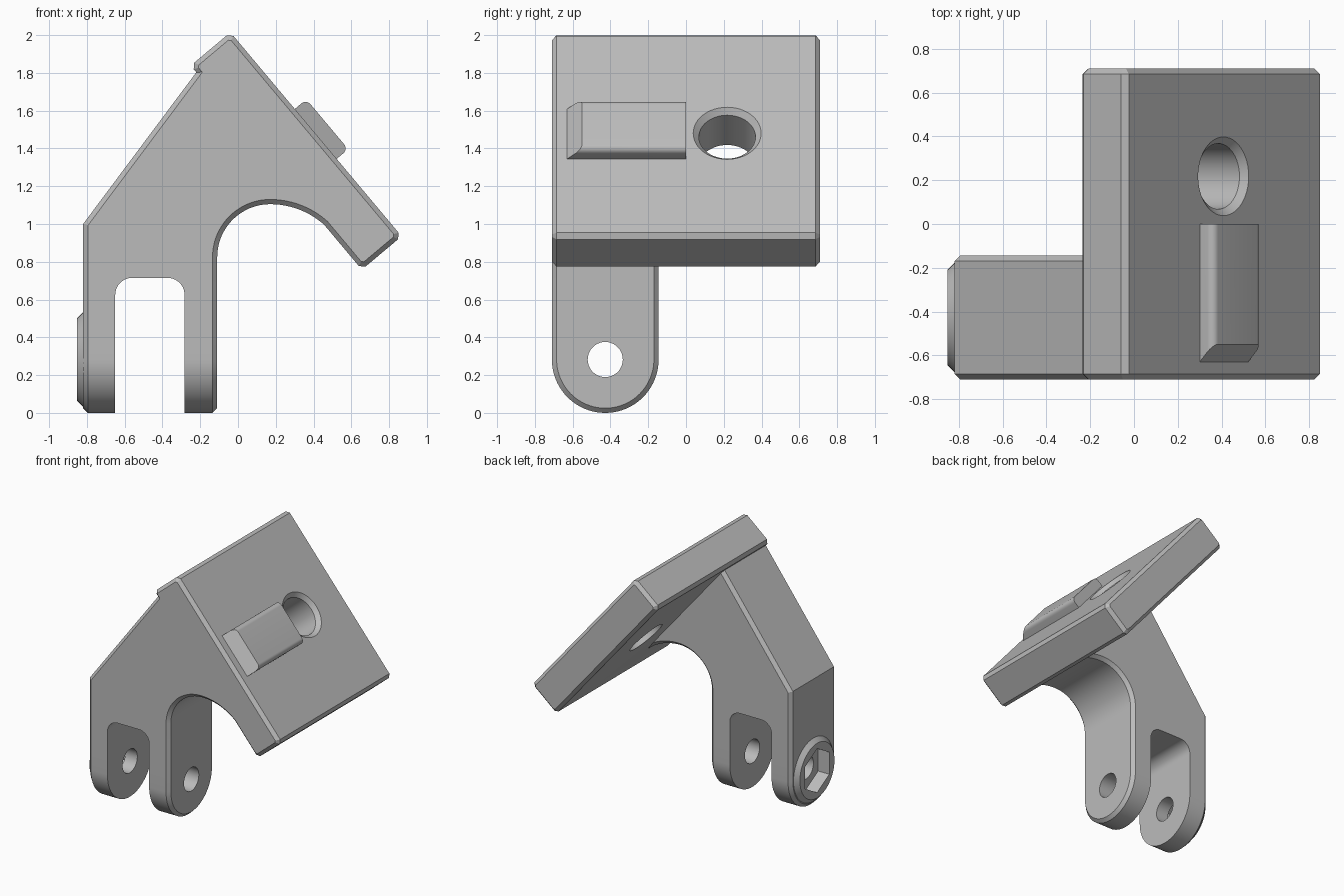
import bpy, bmesh
from math import sin, cos, pi, radians

if "Cube" in bpy.data.objects:
    bpy.data.objects.remove(bpy.data.objects["Cube"])

CH = 0.025                      # chamfer size
A = radians(50)                 # plate slope
D = (cos(A), -sin(A))           # down the plate, in x-z
N = (sin(A), cos(A))            # out of the plate, in x-z
TOP = (-0.04, 2.015)            # upper outer corner of the plate
PIN_Y, PIN_Z, LEG_R = -0.4275, 0.2825, 0.2825

grey = bpy.data.materials.new("plain grey")
grey.diffuse_color = (0.5, 0.5, 0.5, 1)
grey.use_nodes = True
grey.node_tree.nodes["Principled BSDF"].inputs["Base Color"].default_value = grey.diffuse_color


def on_plate(s, h, y):
    return (TOP[0] + s * D[0] + h * N[0], y, TOP[1] + s * D[1] + h * N[1])


def along_y(p, t):
    return (p[0], t, p[1])


def along_x(p, t):
    return (t, p[0], p[1])


def arc(cx, cy, r, a0, a1, n):
    return [(cx + r * cos(radians(a0 + (a1 - a0) * i / n)),
             cy + r * sin(radians(a0 + (a1 - a0) * i / n))) for i in range(n + 1)]


def loft(name, rings):
    bm = bmesh.new()
    vs = [[bm.verts.new([round(c, 4) for c in p]) for p in r] for r in rings]
    n = len(vs[0])
    for a, b in zip(vs, vs[1:]):
        for i in range(n):
            j = (i + 1) % n
            bm.faces.new((a[i], a[j], b[j], b[i]))
    bm.faces.new(vs[0])
    bm.faces.new(vs[-1])
    bmesh.ops.recalc_face_normals(bm, faces=bm.faces[:])
    me = bpy.data.meshes.new(name)
    bm.to_mesh(me)
    bm.free()
    me.materials.append(grey)
    ob = bpy.data.objects.new(name, me)
    bpy.context.collection.objects.link(ob)
    return ob


def inset(pts, c):
    out = []
    area = sum(p[0] * q[1] - q[0] * p[1] for p, q in zip(pts, pts[1:] + pts[:1]))
    sg = 1 if area > 0 else -1
    for i, p in enumerate(pts):
        ns = []
        for a, b in ((pts[i - 1], p), (p, pts[(i + 1) % len(pts)])):
            dx, dy = b[0] - a[0], b[1] - a[1]
            l = (dx * dx + dy * dy) ** 0.5
            ns.append((-dy / l * sg, dx / l * sg))
        k = c / (1 + ns[0][0] * ns[1][0] + ns[0][1] * ns[1][1])
        out.append((p[0] + k * (ns[0][0] + ns[1][0]), p[1] + k * (ns[0][1] + ns[1][1])))
    return out


def prism(name, pts, put, a, b, c=0):
    if not c:
        return loft(name, [[put(p, t) for p in pts] for t in (a, b)])
    small = inset(pts, c)
    return loft(name, [[put(p, t) for p in q] for q, t in
                       ((small, a), (pts, a + c), (pts, b - c), (small, b))])


def combine(ob, other, op):
    m = ob.modifiers.new("join", 'BOOLEAN')
    m.operation, m.solver, m.object = op, 'EXACT', other
    bpy.context.view_layer.objects.active = ob
    bpy.ops.object.modifier_apply(modifier=m.name)
    bpy.data.objects.remove(other)


# arm with arched underside
arm_pts = [(-0.82, 0.4), (-0.11, 0.4)]
arm_pts += arc(0.17, 0.825, 0.28, 180, 90, 20)
arm_pts += arc(0.17, 0.675, 0.43, 90, 40, 14)[1:]
arm_pts += [(0.58, 1.02), (-0.17, 1.871), (-0.82, 1.0)]
body = prism("bracket_body", arm_pts, along_y, -0.71, -0.145, CH)

# rounded legs
leg_pts = [(-0.145, 0.6), (-0.71, 0.6)] + arc(PIN_Y, PIN_Z, LEG_R, 180, 360, 40)
combine(body, prism("legs", leg_pts, along_x, -0.82, -0.11, CH), 'UNION')

# sloped plate
L, T = 1.41, 0.275
plate_pts = [(CH, 0), (L - CH, 0), (L, -CH), (L, -T + CH),
             (L - CH, -T), (CH, -T), (0, -T + CH), (0, -CH)]
combine(body, prism("plate", plate_pts, lambda p, t: on_plate(p[0], p[1], t),
                    -0.71, 0.71, CH), 'UNION')

# raised key with rounded long edges and a ramped end
r = 0.035
key_pts = [(0.53, -0.02), (0.875, -0.02)]
key_pts += arc(0.875 - r, 0.08 - r, r, 0, 90, 8) + arc(0.53 + r, 0.08 - r, r, 90, 180, 8)
combine(body, prism("key", key_pts, lambda p, t: on_plate(
    p[0], p[1], t + p[1] if t < -0.5 else t), -0.63, 0.0), 'UNION')

# tapered nut boss on the outer leg
combine(body, loft("nut_boss", [[along_x(p, x) for p in arc(PIN_Y, PIN_Z, rad, 0, 352.5, 47)]
                                for x, rad in ((-0.853, 0.217), (-0.80, 0.27))]), 'UNION')

# slot between the legs
slot_pts = [(-0.65, -0.1), (-0.283, -0.1)]
slot_pts += arc(-0.373, 0.625, 0.09, 0, 90, 10) + arc(-0.56, 0.625, 0.09, 90, 180, 10)
combine(body, prism("slot", slot_pts, along_y, -1, 0.3), 'DIFFERENCE')

# hexagonal nut recess and pin hole
combine(body, prism("nut_recess", arc(PIN_Y, PIN_Z, 0.175, 90, 390, 5),
                    along_x, -1, -0.755), 'DIFFERENCE')
combine(body, prism("pin_hole", arc(PIN_Y, PIN_Z, 0.093, 0, 350, 35),
                    along_x, -1, 0.1), 'DIFFERENCE')

# countersunk hole through the plate
combine(body, loft("plate_hole", [[on_plate(p[0], h, p[1]) for p in arc(0.698, 0.218, rad, 0, 352.5, 47)]
                                  for h, rad in ((-0.4, 0.15), (-0.03, 0.15), (0.02, 0.2))]), 'DIFFERENCE')

# smooth curves, keep edges sharp
bpy.ops.object.select_all(action='DESELECT')
body.select_set(True)
bpy.context.view_layer.objects.active = body
bpy.ops.object.shade_smooth_by_angle(angle=radians(25))
